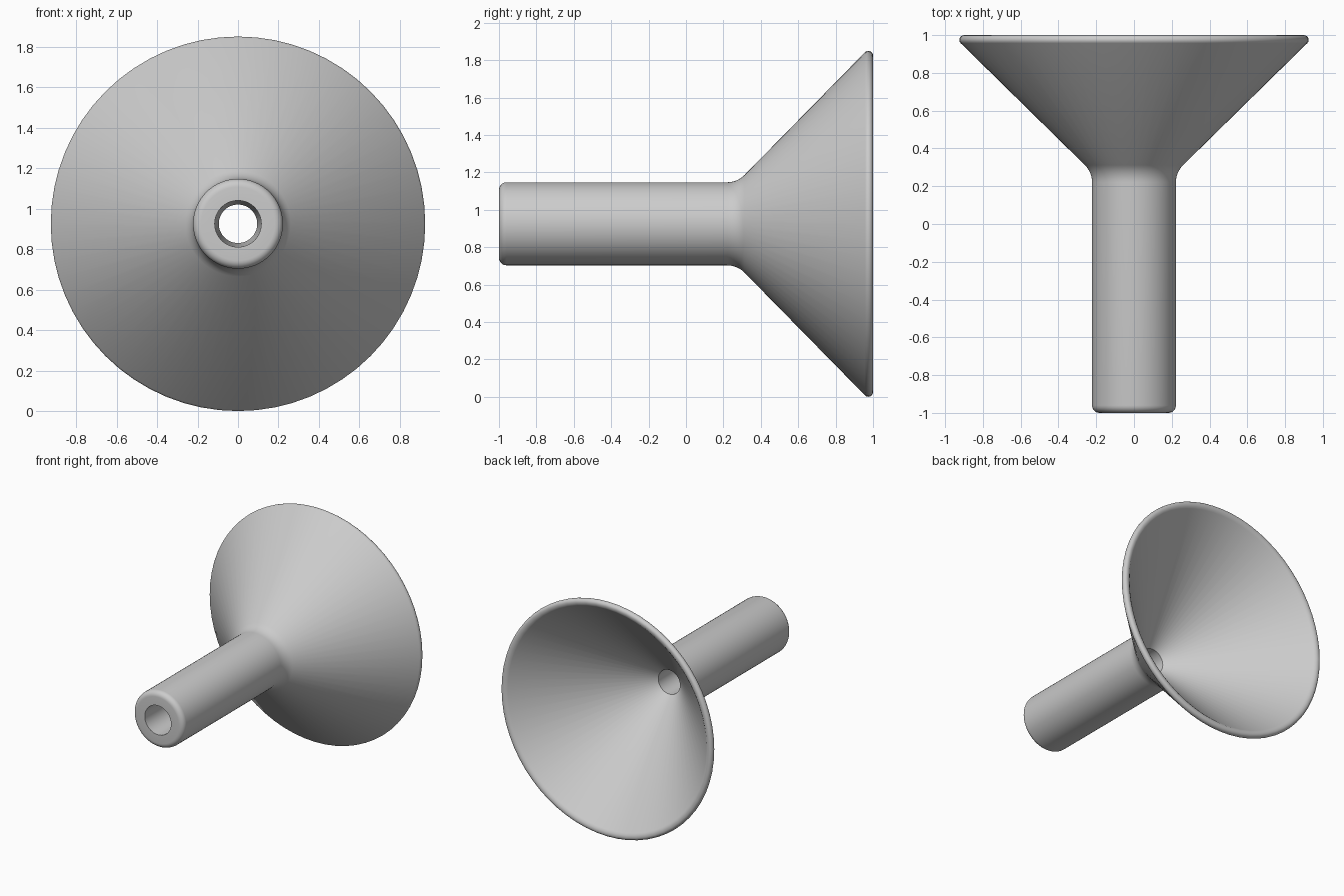
import bpy, bmesh, math
from mathutils import Matrix, Vector

cube = bpy.data.objects.get("Cube")
if cube:
    bpy.data.objects.remove(cube, do_unlink=True)

SEGMENTS = 64
RIM_R = 0.925


def arc(cy, cr, radius, start, end, steps=6):
    """Points (y, r) on an arc, angles in degrees from +y towards +r."""
    angles = [math.radians(start + (end - start) * i / steps) for i in range(steps + 1)]
    return [(cy + radius * math.cos(a), cr + radius * math.sin(a)) for a in angles]


# Wall section (y, radius), running from the bore mouth round the outside and back
profile = [(-1, 0.115)]
profile += arc(-0.96, 0.182, 0.04, 180, 90)        # rounded spout tip
profile += arc(0.22, 0.352, 0.13, 270, 315)        # fillet from spout to cone
profile += arc(0.975, 0.9, 0.025, 135, 0)          # rounded rim
profile += [(0.997, 0.882), (0.985, 0.868), (0.21, 0.095)]  # inner cone to bore

# Funnel body: revolve the closed section about the y axis
bm = bmesh.new()
verts = [bm.verts.new(Vector((r, y, RIM_R))) for y, r in profile]
edges = [bm.edges.new((a, b)) for a, b in zip(verts, verts[1:] + verts[:1])]
for v in verts:
    v.co.z = RIM_R
bmesh.ops.spin(bm, geom=verts + edges, cent=(0, 0, RIM_R), axis=(0, 1, 0),
               angle=math.tau, steps=SEGMENTS, use_merge=False)
bmesh.ops.remove_doubles(bm, verts=bm.verts, dist=0.0005)
bmesh.ops.recalc_face_normals(bm, faces=bm.faces)
mesh = bpy.data.meshes.new("funnel")
bm.to_mesh(mesh)
bm.free()

funnel = bpy.data.objects.new("funnel", mesh)
bpy.context.collection.objects.link(funnel)

# Plain grey finish
grey = bpy.data.materials.new("light grey")
grey.use_nodes = True
colour = (0.6, 0.6, 0.6, 1)
grey.diffuse_color = colour
grey.node_tree.nodes["Principled BSDF"].inputs["Base Color"].default_value = colour
mesh.materials.append(grey)

bpy.ops.object.select_all(action="DESELECT")
funnel.select_set(True)
bpy.context.view_layer.objects.active = funnel
bpy.ops.object.shade_smooth_by_angle(angle=math.radians(35))
